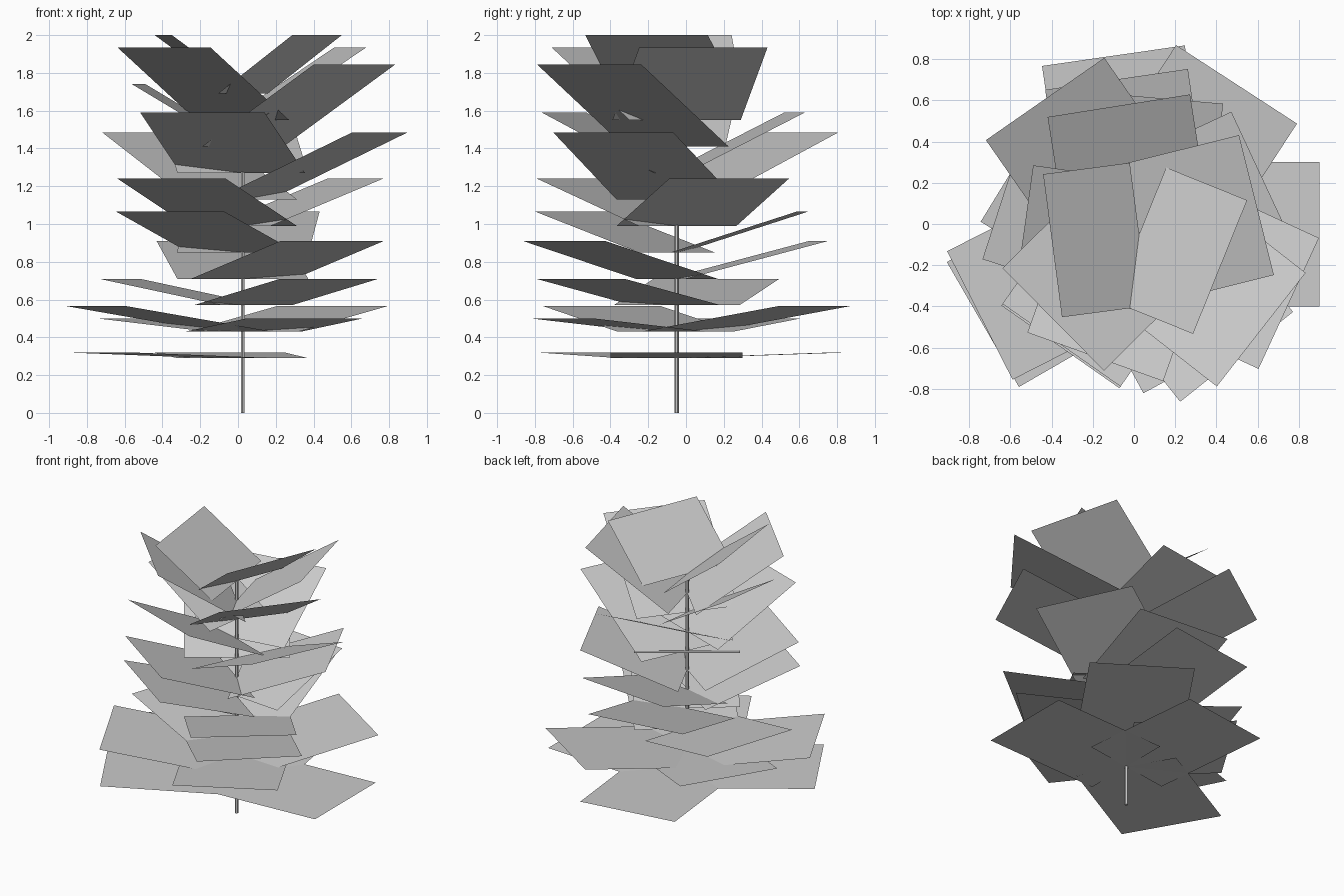
import bpy, bmesh
from math import cos, sin, radians

if "Cube" in bpy.data.objects:
    bpy.data.objects.remove(bpy.data.objects["Cube"])

CX, CY = 0.025, -0.05        # stem position
WIDTH = 0.70                 # usual leaf width


def add_mesh(name, verts, faces):
    me = bpy.data.meshes.new(name)
    me.from_pydata(verts, [], faces)
    me.update()
    ob = bpy.data.objects.new(name, me)
    bpy.context.collection.objects.link(ob)
    return ob


def leaf(name, base_z, tip_z, reach, azimuth, width=WIDTH):
    """Flat card rising from the stem toward the given direction."""
    a = radians(azimuth)
    d, p, h = (cos(a), sin(a)), (-sin(a), cos(a)), width / 2
    verts = [(CX + d[0] * r + p[0] * s, CY + d[1] * r + p[1] * s, z)
             for r, s, z in ((0, h, base_z), (0, -h, base_z),
                             (reach, -h, tip_z), (reach, h, tip_z))]
    add_mesh(name, verts, [(0, 1, 2, 3)])


# Leaf tiers: base height, tip height, horizontal reach, directions
tiers = [
    (0.29, 0.32, 0.876, (0, 98.2, 210)),
    (0.43, 0.565, 0.868, (57, 207)),
    (0.43, 0.50, 0.688, (148.5, 298.5)),
    (0.57, 0.71, 0.686, (162, 312)),
    (0.71, 0.91, 0.76, (98.3, 308.5)),
    (0.85, 1.065, 0.667, (85, 235)),
    (0.99, 1.24, 0.657, (25, 235)),
    (1.13, 1.485, 0.80, (124.8, 335.2)),
    (1.27, 1.59, 0.632, (99, 250.3)),
    (1.41, 1.845, 0.752, (322,)),
    (1.55, 1.935, 0.587, (14, 224.7)),
    (1.69, 2.00, 0.424, (187.5, 338)),
]
n = 0
for base_z, tip_z, reach, directions in tiers:
    for az in directions:
        n += 1
        leaf(f"leaf_{n:02d}", base_z, tip_z, reach, az)

# Small leaf opposite the single large one
leaf("small_leaf", 1.41, 1.74, 0.556, 172, 0.52)

# Stem
bpy.ops.mesh.primitive_cylinder_add(vertices=6, radius=0.012, depth=1.69,
                                    location=(CX, CY, 0.845))
bpy.context.object.name = "stem"
